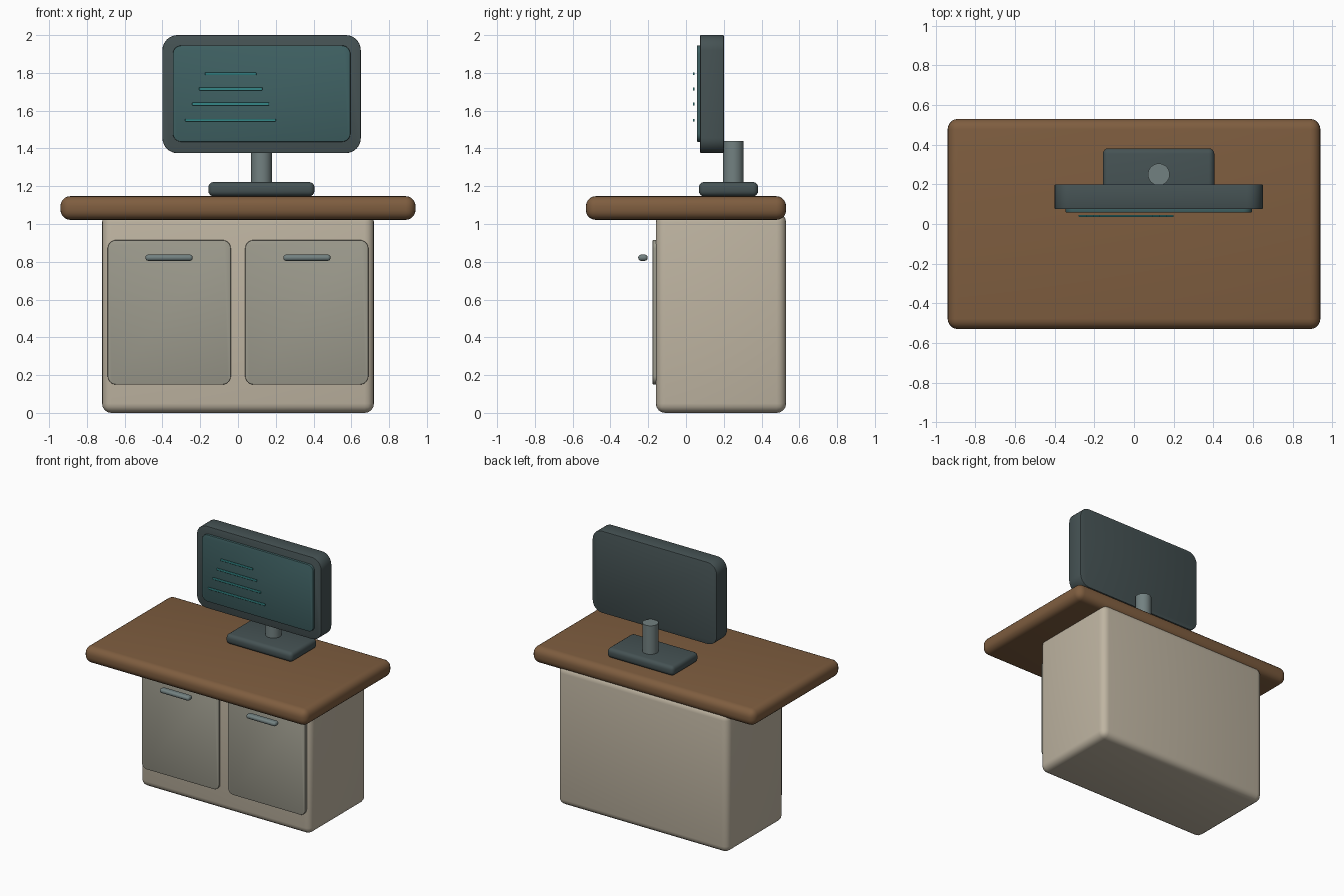
import bpy, bmesh, math

if "Cube" in bpy.data.objects:
    bpy.data.objects.remove(bpy.data.objects["Cube"])


def material(name, rgb):
    m = bpy.data.materials.new(name)
    m.diffuse_color = (*rgb, 1)
    m.use_nodes = True
    m.node_tree.nodes["Principled BSDF"].inputs["Base Color"].default_value = m.diffuse_color
    return m


WOOD = material("wood", (0.21, 0.11, 0.05))
CREAM = material("cream", (0.52, 0.46, 0.36))
DOOR = material("door_grey", (0.34, 0.33, 0.27))
METAL = material("metal", (0.17, 0.22, 0.22))
DARK = material("dark_shell", (0.06, 0.085, 0.088))
GLASS = material("screen_glass", (0.05, 0.12, 0.125))
GLOW = material("glow", (0.06, 0.42, 0.42))


def finish(obj, mat):
    obj.data.materials.append(mat)
    bpy.ops.object.select_all(action='DESELECT')
    obj.select_set(True)
    bpy.context.view_layer.objects.active = obj
    bpy.ops.object.shade_smooth_by_angle(angle=math.radians(35))
    return obj


def box(name, x, y, z, mat, bevel=0.0, segments=4):
    """Box from (min, max) ranges with all edges rounded."""
    bm = bmesh.new()
    bmesh.ops.create_cube(bm, size=1)
    for v in bm.verts:
        v.co = [lo + (c + 0.5) * (hi - lo) for c, (lo, hi) in zip(v.co, (x, y, z))]
    if bevel:
        bmesh.ops.bevel(bm, geom=bm.edges[:], offset=bevel, segments=segments,
                        profile=0.5, affect='EDGES')
    me = bpy.data.meshes.new(name)
    bm.to_mesh(me)
    bm.free()
    obj = bpy.data.objects.new(name, me)
    bpy.context.collection.objects.link(obj)
    return finish(obj, mat)


def panel(name, x, y, z, radius, mat, edge=0.004):
    """Upright plate with rounded corners, extruded along y."""
    bm = bmesh.new()
    verts = []
    corners = ((x[1], z[1], 1, 1), (x[0], z[1], -1, 1), (x[0], z[0], -1, -1), (x[1], z[0], 1, -1))
    for i, (cx, cz, sx, sz) in enumerate(corners):
        for k in range(9):
            a = math.pi / 2 * (i + k / 8)
            verts.append(bm.verts.new((cx - sx * radius + radius * math.cos(a), y[0],
                                       cz - sz * radius + radius * math.sin(a))))
    face = bm.faces.new(verts)
    ext = bmesh.ops.extrude_face_region(bm, geom=[face])
    for v in ext["geom"]:
        if isinstance(v, bmesh.types.BMVert):
            v.co.y = y[1]
    if not face.is_valid or face not in bm.faces[:] or len([f for f in bm.faces if len(f.verts) > 4]) < 2:
        bm.faces.new(verts)
    bmesh.ops.recalc_face_normals(bm, faces=bm.faces[:])
    rim = [e for f in bm.faces if len(f.verts) > 4 for e in f.edges]
    bmesh.ops.bevel(bm, geom=rim, offset=edge, segments=2, profile=0.5, affect='EDGES')
    me = bpy.data.meshes.new(name)
    bm.to_mesh(me)
    bm.free()
    obj = bpy.data.objects.new(name, me)
    bpy.context.collection.objects.link(obj)
    return finish(obj, mat)


# Counter: cabinet body and overhanging top
box("cabinet", (-0.72, 0.72), (-0.16, 0.53), (0, 1.06), CREAM, 0.05)
box("counter_top", (-0.94, 0.94), (-0.53, 0.53), (1.022, 1.147), WOOD, 0.052, 5)

# Doors and their handles, left and right
for side, s in (("left", -1), ("right", 1)):
    panel(f"door_{side}", sorted((s * 0.038, s * 0.69)), (-0.177, -0.15), (0.15, 0.915), 0.045, DOOR)
    box(f"handle_{side}", sorted((s * 0.24, s * 0.49)), (-0.253, -0.203), (0.805, 0.838), METAL, 0.015)

# Monitor stand
box("stand_base", (-0.157, 0.405), (0.068, 0.382), (1.147, 1.222), DARK, 0.028)
bpy.ops.mesh.primitive_cylinder_add(vertices=32, radius=0.055, depth=0.25, location=(0.125, 0.25, 1.315))
post = bpy.context.object
post.name = "stand_post"
finish(post, METAL)

# Monitor shell, screen and glowing bars
panel("monitor_shell", (-0.40, 0.65), (0.075, 0.20), (1.375, 2.0), 0.08, DARK)
panel("screen", (-0.345, 0.595), (0.058, 0.085), (1.435, 1.945), 0.045, GLASS)
for i, (x0, x1, z) in enumerate(((-0.175, 0.097, 1.795), (-0.207, 0.13, 1.715),
                                 (-0.243, 0.165, 1.635), (-0.28, 0.2, 1.55))):
    box(f"screen_bar_{i + 1}", (x0, x1), (0.036, 0.046), (z - 0.007, z + 0.007), GLOW, 0.002, 1)
